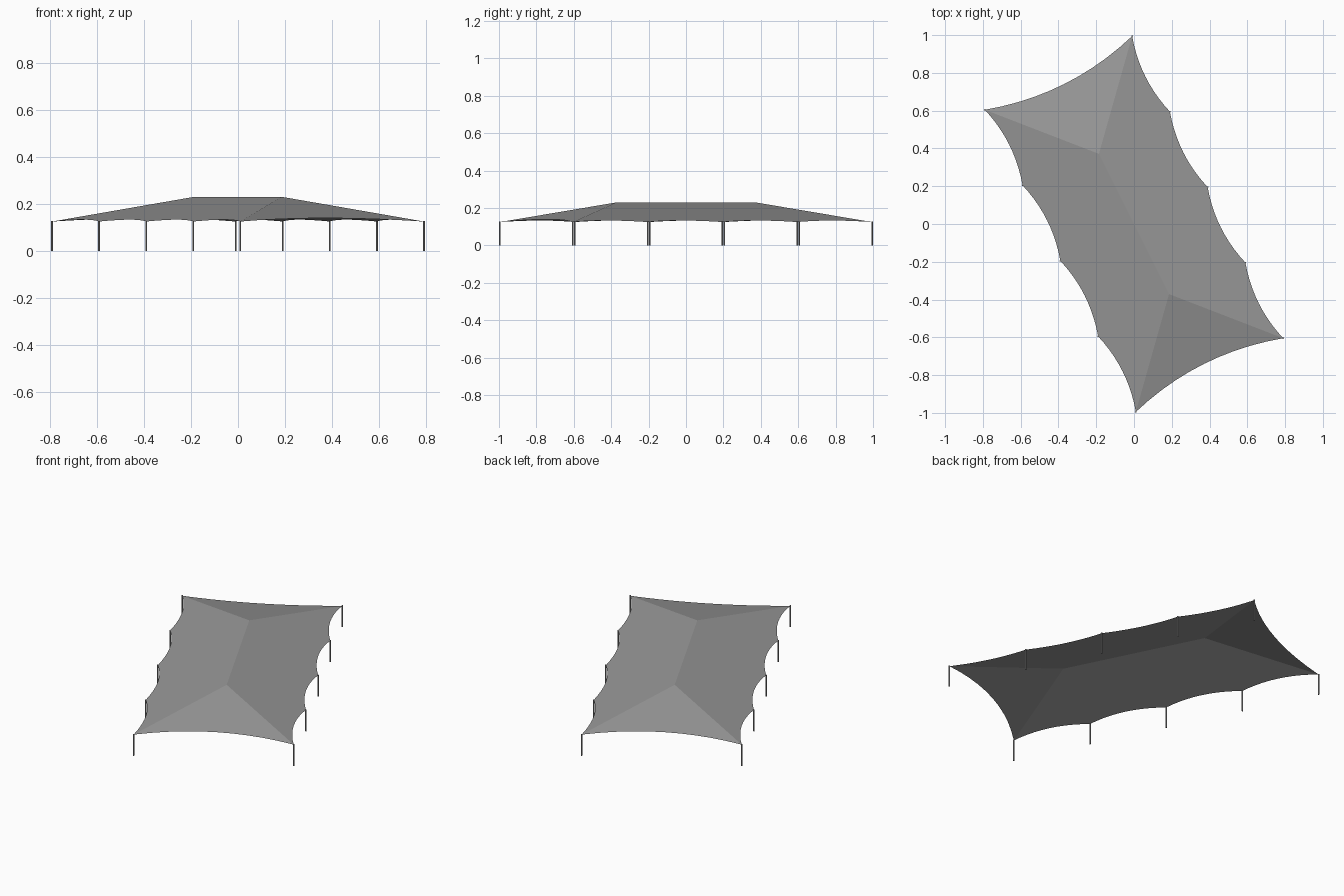
import bpy, bmesh, math
from mathutils import Matrix, Vector

if "Cube" in bpy.data.objects:
    bpy.data.objects.remove(bpy.data.objects["Cube"])

L, W = 0.894, 0.436          # half length and half width of the post rectangle
RIDGE = 0.415                # half length of the ridge
EAVE, TOP = 0.125, 0.23      # eave and ridge heights
SIDE_SAG, END_SAG = 0.033, 0.066
BAYS, STEPS = 4, 10
TURN = Matrix.Rotation(math.atan2(1, 2), 4, 'Z')

dark_grey = bpy.data.materials.new("dark_grey")
dark_grey.diffuse_color = (0.31, 0.31, 0.31, 1)
dark_grey.use_nodes = True
dark_grey.node_tree.nodes["Principled BSDF"].inputs["Base Color"].default_value = dark_grey.diffuse_color


def make_object(name, bm):
    bm.transform(TURN)
    mesh = bpy.data.meshes.new(name)
    bm.to_mesh(mesh)
    bm.free()
    mesh.materials.append(dark_grey)
    obj = bpy.data.objects.new(name, mesh)
    bpy.context.collection.objects.link(obj)
    return obj


def scallop(a, b, sag, depth):
    """Edge from a to b, curving inwards and rising along the roof plane."""
    a, b = Vector(a), Vector(b)
    d = (b - a).normalized()
    inward = Vector((d.y, -d.x))
    pts = []
    for i in range(STEPS + 1):
        t = i / STEPS
        s = sag * 4 * t * (1 - t)
        p = a.lerp(b, t) + inward * s
        pts.append((p.x, p.y, EAVE + (TOP - EAVE) * s / depth))
    return pts


# Fabric roof: two long slopes and two hip ends with scalloped edges
bm = bmesh.new()
for sign in (1, -1):
    side = []
    for k in range(BAYS):
        y0 = L - 2 * L * k / BAYS
        y1 = L - 2 * L * (k + 1) / BAYS
        pts = scallop((W, y0), (W, y1), SIDE_SAG, W)
        side += pts if k == 0 else pts[1:]
    side += [(0, -RIDGE, TOP), (0, RIDGE, TOP)]
    end = scallop((-W, L), (W, L), END_SAG, L - RIDGE) + [(0, RIDGE, TOP)]
    for outline in (side, end):
        face = bm.faces.new([bm.verts.new((x * sign, y * sign, z)) for x, y, z in outline])
        face.normal_update()
        if face.normal.z < 0:
            face.normal_flip()
bmesh.ops.remove_doubles(bm, verts=bm.verts, dist=1e-4)
bmesh.ops.triangulate(bm, faces=bm.faces)
make_object("canopy_roof", bm)

# Thin posts along both long sides
for side_name, x in (("left", -W), ("right", W)):
    for k in range(BAYS + 1):
        bm = bmesh.new()
        y = L - 2 * L * k / BAYS
        bmesh.ops.create_cone(bm, cap_ends=True, segments=10, radius1=0.004, radius2=0.004,
                              depth=EAVE + 0.002,
                              matrix=Matrix.Translation((x, y, (EAVE + 0.002) / 2)))
        make_object(f"{side_name}_post_{k + 1}", bm)
